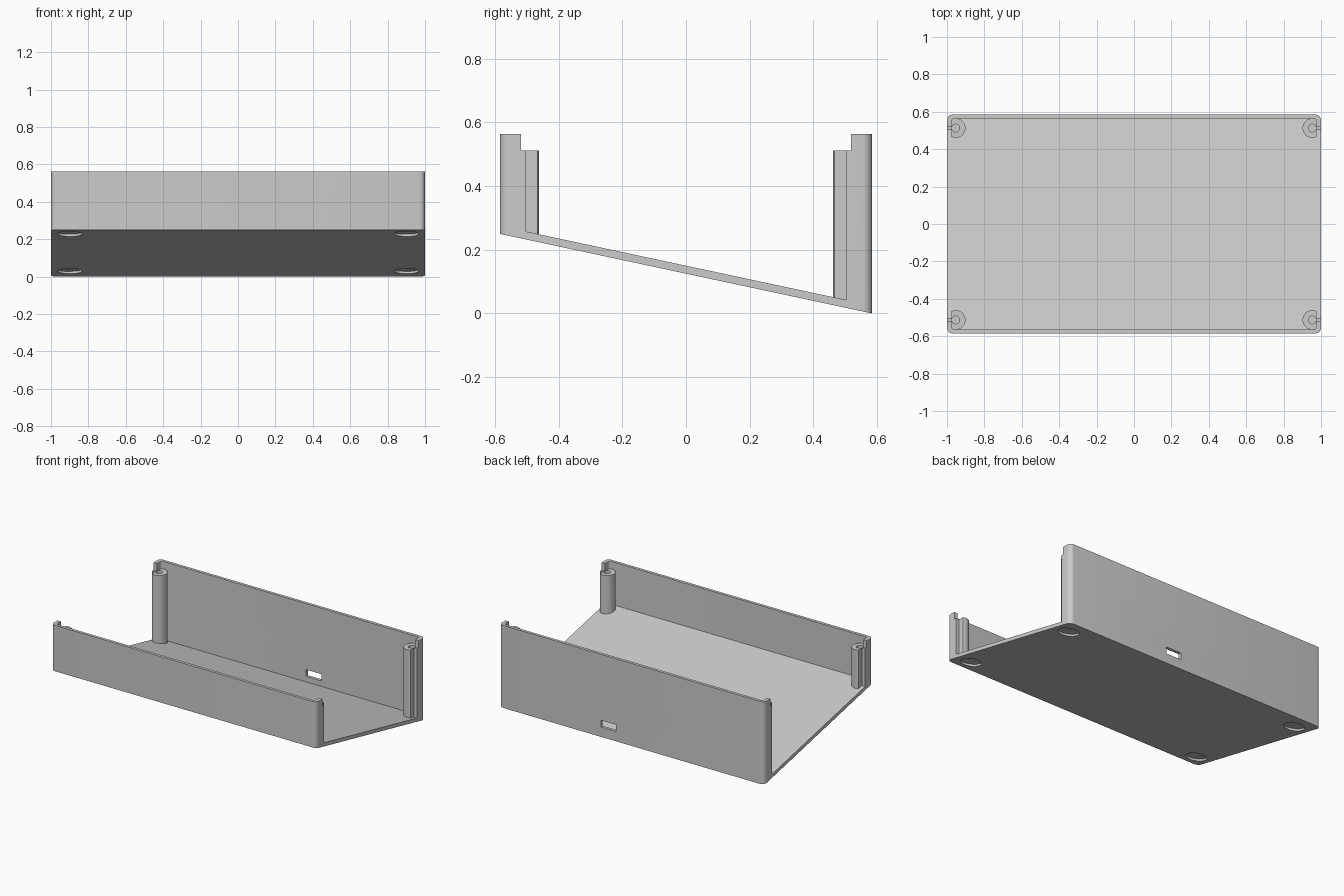
import bpy, bmesh, math
from mathutils import Matrix

cube = bpy.data.objects.get("Cube")
if cube:
    bpy.data.objects.remove(cube, do_unlink=True)

HX, HY = 1.0, 0.585          # half length and half depth
TOP, POST_TOP = 0.563, 0.512
RISE, FLOOR = 0.25, 0.025    # height of the front edge, floor thickness
SLOPE = RISE / (2 * HY)

grey = bpy.data.materials.new("plain grey")
grey.use_nodes = True
grey.diffuse_color = (0.6, 0.6, 0.6, 1)
grey.node_tree.nodes["Principled BSDF"].inputs["Base Color"].default_value = (0.6, 0.6, 0.6, 1)


def underside(y):
    return SLOPE * (HY - y)


def finish(name, bm):
    bmesh.ops.recalc_face_normals(bm, faces=bm.faces[:])
    mesh = bpy.data.meshes.new(name)
    bm.to_mesh(mesh)
    bm.free()
    mesh.materials.append(grey)
    ob = bpy.data.objects.new(name, mesh)
    bpy.context.collection.objects.link(ob)
    return ob


def prism(name, outline, bottom, top):
    """Upright prism; bottom is a function of y."""
    bm = bmesh.new()
    low = [bm.verts.new((x, y, bottom(y))) for x, y in outline]
    high = [bm.verts.new((x, y, top)) for x, y in outline]
    n = len(outline)
    bm.faces.new(low[::-1])
    bm.faces.new(high)
    for i in range(n):
        j = (i + 1) % n
        bm.faces.new((low[i], low[j], high[j], high[i]))
    return finish(name, bm)


def arc(cx, cy, r, start, end, steps):
    return [(cx + r * math.cos(start + (end - start) * i / steps),
             cy + r * math.sin(start + (end - start) * i / steps))
            for i in range(steps + 1)]


def rounded(hx, hy, r):
    pts = []
    for k, (sx, sy) in enumerate([(1, 1), (-1, 1), (-1, -1), (1, -1)]):
        a = k * math.pi / 2
        pts += arc(sx * (hx - r), sy * (hy - r), r, a, a + math.pi / 2, 6)
    return pts


def rect(hx, hy, cx=0, cy=0):
    return [(cx - hx, cy - hy), (cx + hx, cy - hy), (cx + hx, cy + hy), (cx - hx, cy + hy)]


def cut(ob, cutters):
    for c in cutters:
        mod = ob.modifiers.new("cut", "BOOLEAN")
        mod.operation = "DIFFERENCE"
        mod.solver = "EXACT"
        mod.object = c
    bpy.context.view_layer.update()
    graph = bpy.context.evaluated_depsgraph_get()
    mesh = bpy.data.meshes.new_from_object(ob.evaluated_get(graph))
    ob.modifiers.clear()
    ob.data = mesh
    for c in cutters:
        bpy.data.objects.remove(c, do_unlink=True)


def smooth(ob):
    bpy.ops.object.select_all(action="DESELECT")
    ob.select_set(True)
    bpy.context.view_layer.objects.active = ob
    bpy.ops.object.shade_smooth_by_angle(angle=math.radians(30))


def floor_top(y):
    return underside(y) + FLOOR


# Tray with a sloping floor, tall front and back walls and open ends
shell = prism("tray_shell", rounded(HX, HY, 0.03), underside, TOP)
cutters = [
    prism("cavity", rounded(0.974, 0.565, 0.015), floor_top, 1),
    prism("end_openings", rect(1.2, 0.502), floor_top, 1.1),
    prism("end_notches", rect(1.3, 0.518), lambda y: POST_TOP, 1.2),
    prism("port_slot", rect(0.058, 0.06, 0.175, 0.585), lambda y: 0.067, 0.113),
]

# Round foot recesses in the underside
for x in (-0.9, 0.9):
    for y in (-0.48, 0.45):
        bm = bmesh.new()
        place = Matrix.Translation((x, y, underside(y))) @ Matrix.Rotation(-math.atan(SLOPE), 4, "X")
        bmesh.ops.create_cone(bm, cap_ends=True, segments=40, radius1=0.066,
                              radius2=0.066, depth=0.026, matrix=place)
        cutters.append(finish("foot_recess", bm))
cut(shell, cutters)
smooth(shell)

# Corner screw posts, flat on the outer side, each with a blind hole
R, FLAT = 0.052, 0.022
spread = math.acos(-FLAT / R)
for sx, side in ((1, "left"), (-1, "right")):
    for sy, end in ((-1, "front"), (1, "back")):
        cx, cy = sx * 0.953, sy * 0.513
        mid = math.pi if sx > 0 else 0
        post = prism(f"{end}_{side}_post", arc(cx, cy, R, mid - spread, mid + spread, 28),
                     lambda y: underside(y) + FLOOR / 2, POST_TOP)
        hole = prism("screw_hole", arc(cx, cy, 0.021, 0, math.tau * 23 / 24, 23),
                     lambda y: POST_TOP - 0.2, 1)
        cut(post, [hole])
        smooth(post)
